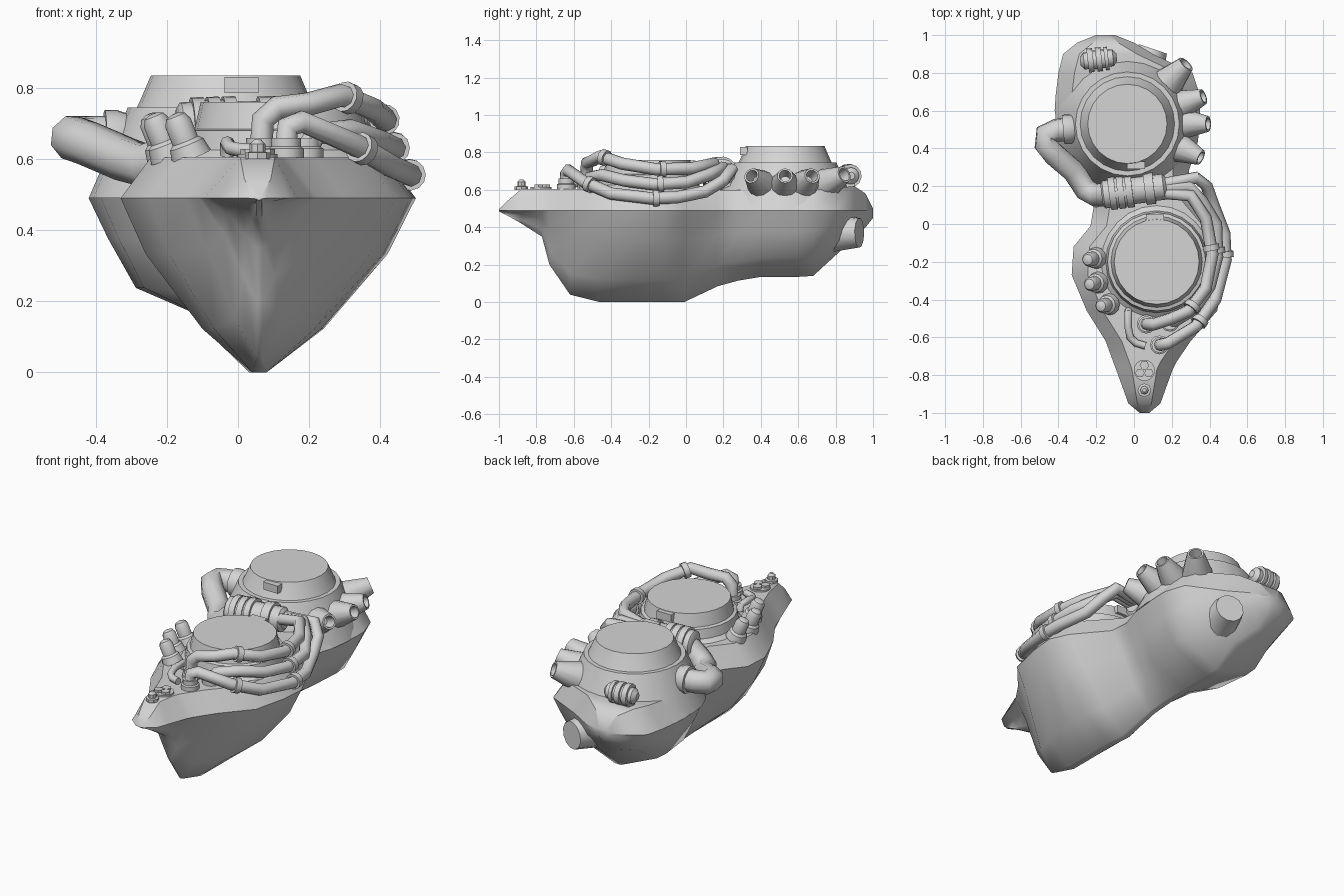
import bpy, bmesh, math
from mathutils import Vector

if "Cube" in bpy.data.objects:
    bpy.data.objects.remove(bpy.data.objects["Cube"])

grey = bpy.data.materials.new("hull_grey")
grey.diffuse_color = (0.66, 0.66, 0.66, 1)
grey.use_nodes = True
grey.node_tree.nodes["Principled BSDF"].inputs["Base Color"].default_value = grey.diffuse_color


def finish(ob, angle=35):
    ob.data.materials.clear()
    ob.data.materials.append(grey)
    bpy.ops.object.select_all(action='DESELECT')
    ob.select_set(True)
    bpy.context.view_layer.objects.active = ob
    bpy.ops.object.shade_smooth_by_angle(angle=math.radians(angle))
    return ob


def loft(name, rings, angle=35):
    """Skin a list of closed rings and cap both ends."""
    bm = bmesh.new()
    vs = [[bm.verts.new(p) for p in ring] for ring in rings]
    n = len(vs[0])
    for a, b in zip(vs, vs[1:]):
        for i in range(n):
            j = (i + 1) % n
            bm.faces.new((a[i], a[j], b[j], b[i]))
    bm.faces.new(vs[0][::-1])
    bm.faces.new(vs[-1])
    bmesh.ops.recalc_face_normals(bm, faces=bm.faces)
    me = bpy.data.meshes.new(name)
    bm.to_mesh(me)
    bm.free()
    ob = bpy.data.objects.new(name, me)
    bpy.context.collection.objects.link(ob)
    return finish(ob, angle)


def lathe(name, profile, loc, axis=(0, 0, 1), sides=16):
    """Turn (radius, height) pairs around an axis starting at loc."""
    q = Vector((0, 0, 1)).rotation_difference(Vector(axis).normalized())
    rings = []
    for r, h in profile:
        rings.append([Vector(loc) + q @ Vector((r * math.cos(2 * math.pi * i / sides),
                                                r * math.sin(2 * math.pi * i / sides), h))
                      for i in range(sides)])
    return loft(name, rings)


def tube(name, pts, r):
    cu = bpy.data.curves.new(name, 'CURVE')
    cu.dimensions = '3D'
    cu.bevel_depth, cu.bevel_resolution, cu.use_fill_caps = r, 2, True
    sp = cu.splines.new('POLY')
    sp.points.add(len(pts) - 1)
    for p, co in zip(sp.points, pts):
        p.co = (*co, 1)
    ob = bpy.data.objects.new(name, cu)
    bpy.context.collection.objects.link(ob)
    bpy.ops.object.select_all(action='DESELECT')
    ob.select_set(True)
    bpy.context.view_layer.objects.active = ob
    bpy.ops.object.convert(target='MESH')
    return finish(bpy.context.view_layer.objects.active, 50)


def box(name, loc, size):
    x, y, z = (s / 2 for s in size)
    c = Vector(loc)
    return loft(name, [[c + Vector((a * x, b * y, h * z)) for a, b in
                        ((-1, -1), (1, -1), (1, 1), (-1, 1))] for h in (-1, 1)])


# Hull stations: y, left rim, right rim, keel height, deck height
RIM = 0.49
stations = [
    (-1.0, .03, .08, .485, .495), (-.95, -.03, .14, .46, .545), (-.88, -.055, .165, .42, .605),
    (-.77, -.095, .205, .35, .605), (-.73, -.11, .225, .20, .605), (-.62, -.15, .30, .04, .605),
    (-.46, -.25, .44, 0, .605), (-.27, -.33, .485, 0, .605), (-.12, -.32, .50, 0, .605),
    (-.01, -.23, .45, 0, .605), (.17, -.20, .30, .085, .60), (.28, -.29, .29, .115, .60),
    (.40, -.385, .33, .135, .60), (.60, -.42, .35, .135, .60), (.68, -.415, .35, .14, .60),
    (.80, -.40, .31, .25, .61), (.90, -.375, .10, .34, .62), (.96, -.30, .0, .40, .58),
    (1.0, -.20, -.10, .45, .50)]
rings = []
for y, xl, xr, zb, zd in stations:
    t = min(max((y + .05) / .45, 0), 1)          # slim front, fuller stern
    s = min(max((y + 1.0) / .52, 0), 1)          # flared bow
    w = 1 - .17 * max(0, 1 - abs(y - .13) / .25)  # pinched waist
    xk = .06 - .09 * t if y < .7 else (xl + xr) / 2
    h, inset = RIM - zb, min(.085, .28 * (xr - xl))
    low, high = w * (.41 + .25 * t) * (.25 + .75 * s), w * (.82 + .04 * t) * (.45 + .55 * s)
    k = .02 if y > -.5 else .008
    zl, zh = zb + (.25 + .04 * t) * h, zb + .68 * h
    left = [(xl + inset, zd), (xl, RIM), (xk + high * (xl - xk), zh),
            (xk + low * (xl - xk), zl), (xk - k, zb)]
    right = [(xk + k, zb), (xk + low * (xr - xk), zl),
             (xk + high * (xr - xk), zh), (xr, RIM), (xr - inset, zd)]
    rings.append([(x, y, z) for x, z in left + right])
hull = loft("hull", rings, 52)
for e in hull.data.edges:                         # crisp rim and deck border
    a, b = e.vertices
    if abs(a - b) == 10 and a % 10 in (0, 1, 8, 9):
        e.use_edge_sharp = True

# Round towers with stepped collars
lathe("front_tower", [(.30, .60), (.27, .625), (.26, .68), (.242, .685), (.225, .76)],
      (.12, -.20, 0), sides=24)
lathe("rear_tower", [(.385, .49), (.275, .745), (.25, .745), (.24, .765), (.21, .835)],
      (-.035, .53, 0), sides=24)
box("rear_tower_latch", (.01, .31, .808), (.095, .04, .045))
box("front_tower_latch", (.11, .03, .735), (.095, .04, .045))

# Hollow exhausts fanned around the rear tower
for i, (deg, s) in enumerate([(46, 1.1), (20, 1), (0, 1), (-25, 1)]):
    a = math.radians(deg)
    d = Vector((math.cos(a), math.sin(a), .38))
    base = Vector((-.03 + .25 * math.cos(a), .53 + .25 * math.sin(a), .61))
    lathe(f"exhaust_{i}", [(.085 * s, 0), (.08 * s, .05), (.042 * s, .185 * s),
                           (.032 * s, .185 * s), (.025 * s, .11)], base, d, 12)

# Stern nozzle below the rim
lathe("stern_nozzle", [(.14, 0), (.105, .10), (.08, .25)], (.02, .69, .37), (.32, .95, 0), 12)

# Ribbed capsule on the stern deck
lathe("stern_capsule", [(.02, 0), (.045, .02), (.045, .04), (.064, .04), (.064, .07), (.05, .07),
                        (.05, .085), (.064, .085), (.064, .115), (.05, .115), (.05, .13),
                        (.062, .13), (.062, .15), (.045, .15), (.045, .175), (.02, .195)],
      (-.285, .86, .675), (1, .12, 0), 12)
box("capsule_mount", (-.19, .87, .62), (.13, .06, .06))

# Ribbed coupling between the towers
lathe("coupling", [(.06, 0), (.075, .01), (.075, .04), (.088, .04), (.088, .075), (.08, .075),
                   (.08, .085), (.088, .085), (.088, .12), (.08, .12), (.08, .13), (.088, .13),
                   (.088, .165), (.072, .165), (.072, .23), (.085, .23), (.085, .28), (.07, .28),
                   (.07, .33), (.05, .345)], (-.17, .155, .685), (1, .13, .03), 16)

# Thick bent side pipe
tube("side_pipe", [(-.13, .16, .67), (-.20, .15, .605), (-.255, .18, .58), (-.32, .28, .60),
                   (-.425, .37, .645), (-.468, .42, .66), (-.465, .475, .66), (-.41, .495, .66),
                   (-.28, .51, .66)], .064)
lathe("side_pipe_flange", [(.078, 0), (.078, .035), (.07, .06)], (-.375, .50, .66),
      (1, .08, 0), 16)

# Cables curving around the front tower, with the path points that carry clamps
cables = {
    "upper_cable": ((4, 6), [
        (.065, -.53, .62), (.07, -.53, .71), (.11, -.53, .745), (.20, -.50, .755),
        (.29, -.46, .78), (.38, -.34, .74), (.415, -.16, .71), (.38, .03, .715),
        (.30, .15, .74), (.15, .165, .71)]),
    "middle_cable": ((4,), [
        (.19, -.52, .62), (.22, -.51, .67), (.32, -.45, .68), (.40, -.33, .65),
        (.44, -.17, .63), (.435, 0, .64), (.36, .12, .68), (.29, .20, .72), (.15, .19, .71)]),
    "lower_cable": ((3, 5), [
        (.135, -.64, .62), (.14, -.64, .69), (.18, -.63, .705), (.33, -.54, .64),
        (.43, -.40, .58), (.485, -.19, .555), (.478, -.05, .56), (.42, .10, .59),
        (.385, .20, .65), (.33, .245, .71), (.15, .21, .71)])}
for name, (clamps, pts) in cables.items():
    tube(name, pts, .033)
    x, y, _ = pts[0]
    lathe(name + "_socket", [(.05, .60), (.05, .63), (.042, .635), (.042, .66)], (x, y, 0), sides=12)
    for k in clamps:
        p, q = Vector(pts[k]), Vector(pts[k + 1])
        lathe(name + "_clamp", [(.033, 0), (.044, 0), (.044, .032), (.033, .032)],
              p.lerp(q, .1), q - p, 12)

# Small deck pipe
tube("deck_pipe", [(-.03, -.46, .61), (-.03, -.47, .645), (-.03, -.55, .645), (-.02, -.60, .63),
                   (.01, -.63, .625), (.06, -.645, .625)], .02)

# Row of leaning pegs on the left deck
for i, (x, y) in enumerate([(-.20, -.18), (-.19, -.31), (-.13, -.425)]):
    lathe(f"peg_{i}", [(.058, 0), (.05, .04), (.038, .05), (.038, .105), (.028, .125), (.01, .132)],
          (x, y, .605), (-.4, -.08, 1), 12)

# Bow bolts
lathe("bow_plate", [(.056, .60), (.056, .615)], (.055, -.775, 0), sides=16)
for i in range(3):
    a = math.radians(90 + 120 * i)
    lathe(f"bow_hex_{i}", [(.025, .61), (.025, .628)],
          (.055 + .027 * math.cos(a), -.775 + .027 * math.sin(a), 0), sides=6)
lathe("bow_bolt", [(.036, .60), (.036, .618), (.022, .62), (.022, .642), (.01, .655)],
      (.055, -.88, 0), sides=8)
